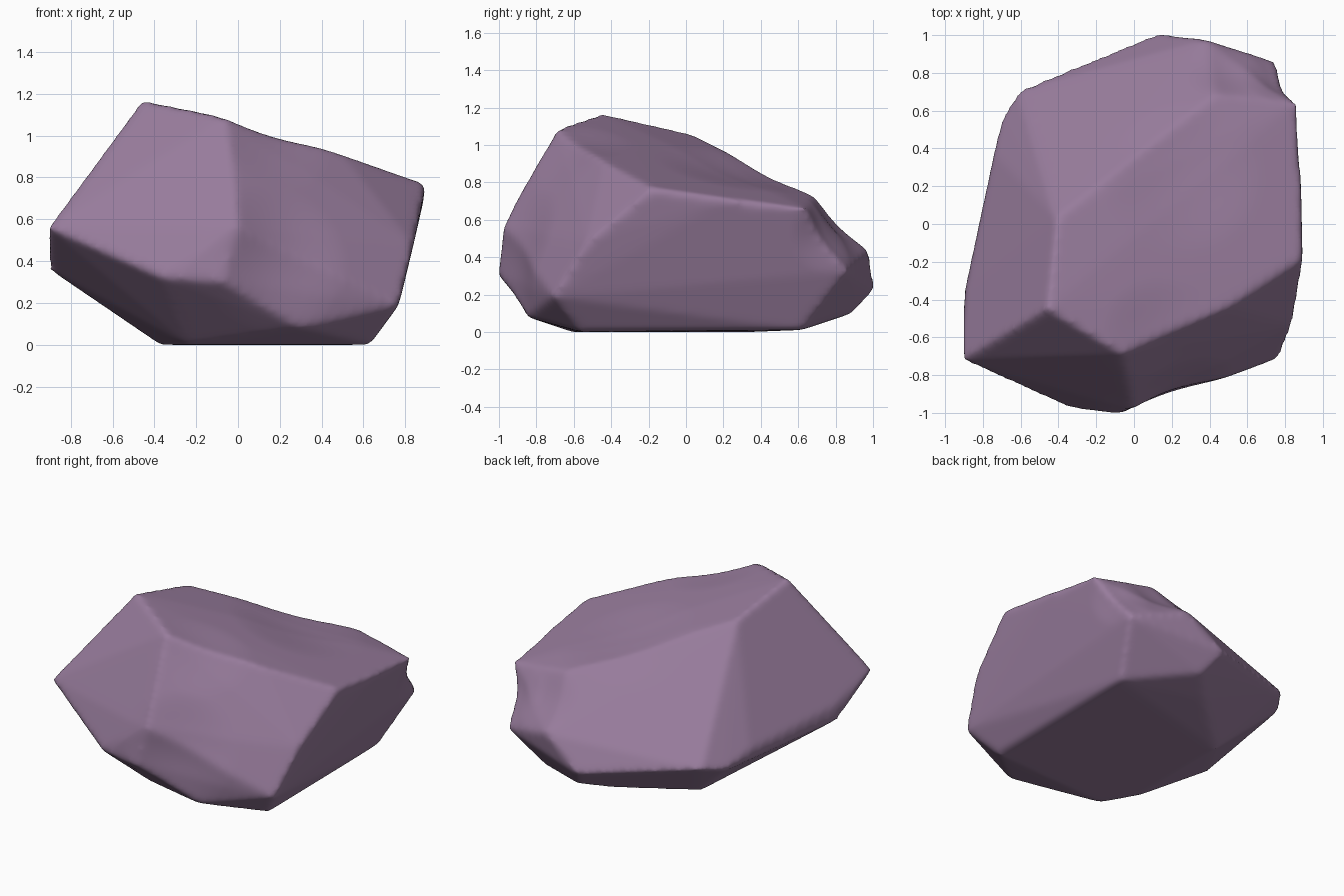
import bpy, bmesh
from mathutils import Vector

cube = bpy.data.objects.get("Cube")
if cube:
    bpy.data.objects.remove(cube, do_unlink=True)

# Stone colour
stone = bpy.data.materials.new("mauve_stone")
stone.use_nodes = True
colour = (0.31, 0.20, 0.33, 1)
stone.diffuse_color = colour
bsdf = stone.node_tree.nodes["Principled BSDF"]
bsdf.inputs["Base Color"].default_value = colour
bsdf.inputs["Roughness"].default_value = 0.9

# Corners where the broken facets meet
crown = [(-.46, -.45, 1.17), (-.06, -.69, 1.09), (-.41, .03, 1.06),
         (.5, -.44, .91), (.9, -.18, .77), (.86, .64, .66), (.43, .68, .73)]
sides = [(-.91, -.72, .56), (-.9, -.36, .36), (-.89, -.36, .45),
         (0, -.99, .56), (-.36, -.97, .32), (-.07, -1.01, .3),
         (.77, -.71, .19), (.84, -.53, .48), (.89, .2, .7),
         (-.74, .37, .38), (-.7, .57, .31), (-.61, .71, .34),
         (.12, 1.01, .23), (.38, .98, .43), (.75, .86, .32)]
base = [(.3, -.85, .08), (-.24, -.61, 0), (-.37, -.38, 0), (-.36, .36, 0),
        (.63, -.56, 0), (.63, .62, .01), (.04, .72, .05), (.2, .89, .1)]

bm = bmesh.new()
for point in crown + sides + base:
    bm.verts.new(point)
bmesh.ops.convex_hull(bm, input=bm.verts)
loose = [v for v in bm.verts if not v.link_faces]
bmesh.ops.delete(bm, geom=loose, context='VERTS')
bmesh.ops.recalc_face_normals(bm, faces=bm.faces)
mesh = bpy.data.meshes.new("rock")
bm.to_mesh(mesh)
bm.free()
rock = bpy.data.objects.new("rock", mesh)
bpy.context.collection.objects.link(rock)

# Even surface with worn edges
remesh = rock.modifiers.new("even_surface", 'REMESH')
remesh.mode = 'VOXEL'
remesh.voxel_size = 0.02
wear = rock.modifiers.new("worn_edges", 'SMOOTH')
wear.factor = 0.5
wear.iterations = 10
graph = bpy.context.evaluated_depsgraph_get()
worn = bpy.data.meshes.new_from_object(rock.evaluated_get(graph))
rock.modifiers.clear()
rock.data = worn
bpy.data.meshes.remove(mesh)

# Shallow hollows: centre, radius, push
hollows = [((.17, -.88, .42), .38, (-.01, .035, 0)),
           ((.15, -.6, 1.02), .34, (0, .005, -.02)),
           ((.25, .28, .88), .45, (0, 0, -.03)),
           ((.78, .76, .52), .22, (-.02, -.025, 0)),
           ((.5, .85, .58), .24, (0, -.02, -.02))]
for centre, radius, push in hollows:
    for v in worn.vertices:
        d = (v.co - Vector(centre)).length / radius
        if d < 1:
            v.co += Vector(push) * (1 - d * d) ** 2

worn.materials.clear()
worn.materials.append(stone)
for face in worn.polygons:
    face.use_smooth = True
